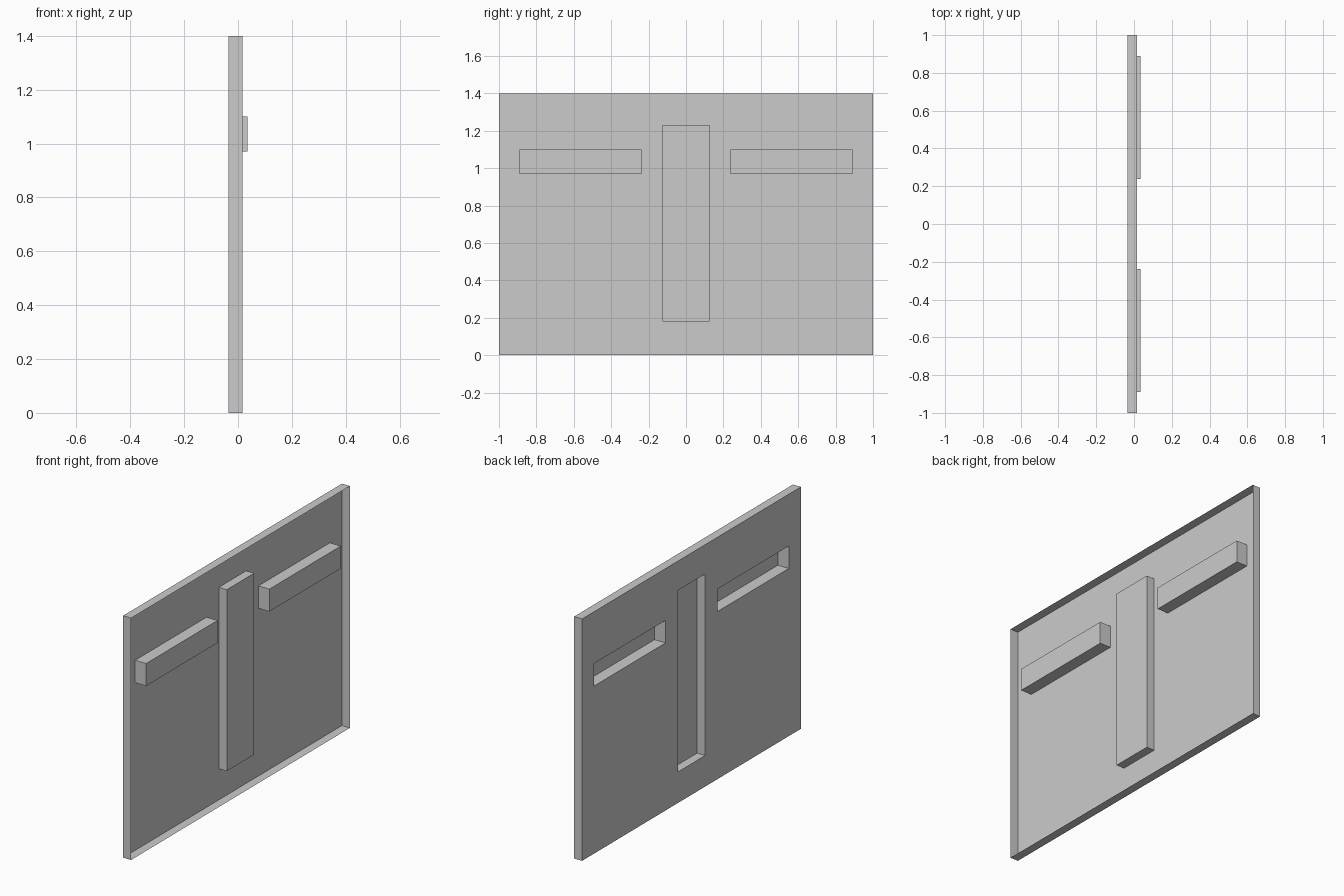
import bpy
import bmesh

cube = bpy.data.objects.get("Cube")
if cube:
    bpy.data.objects.remove(cube, do_unlink=True)

# One plain grey for the whole pressed sheet
grey = bpy.data.materials.new("plain grey")
grey.use_nodes = True
colour = (0.6, 0.6, 0.6, 1)
grey.diffuse_color = colour
grey.node_tree.nodes["Principled BSDF"].inputs["Base Color"].default_value = colour

BACK, RIM, RAISED = -0.035, 0.016, 0.035
HALF, HEIGHT = 1.0, 1.4

# Embossed rectangles: (y range, z range)
centre = ((-0.125, 0.125), (0.18, 1.23))
right_bar = ((-0.89, -0.237), (0.97, 1.10))
left_bar = ((0.237, 0.89), (0.97, 1.10))
embossed = [centre, right_bar, left_bar]


def add_object(name, bm):
    mesh = bpy.data.meshes.new(name)
    bm.to_mesh(mesh)
    bm.free()
    mesh.materials.append(grey)
    obj = bpy.data.objects.new(name, mesh)
    bpy.context.collection.objects.link(obj)
    return obj


def corners(bm, x, rect):
    (y0, y1), (z0, z1) = rect
    return [bm.verts.new((x, y, z)) for y, z in
            ((y0, z0), (y1, z0), (y1, z1), (y0, z1))]


def add_walls(name, rect, depth, capped):
    """Thin walls rising from the sheet, with an optional front face."""
    bm = bmesh.new()
    low, high = corners(bm, BACK, rect), corners(bm, depth, rect)
    for i in range(4):
        j = (i + 1) % 4
        bm.faces.new((low[i], low[j], high[j], high[i]))
    if capped:
        bm.faces.new(high)
    return add_object(name, bm)


def inside(rect, y, z):
    (y0, y1), (z0, z1) = rect
    return y0 < y < y1 and z0 < z < z1


# Back sheet, open behind each embossed part
ys = sorted({-HALF, HALF} | {y for r in embossed for y in r[0]})
zs = sorted({0.0, HEIGHT} | {z for r in embossed for z in r[1]})
bm = bmesh.new()
for y0, y1 in zip(ys, ys[1:]):
    for z0, z1 in zip(zs, zs[1:]):
        if not any(inside(r, (y0 + y1) / 2, (z0 + z1) / 2) for r in embossed):
            bm.faces.new(corners(bm, BACK, ((y0, y1), (z0, z1))))
bmesh.ops.remove_doubles(bm, verts=bm.verts, dist=0.0001)
add_object("back_sheet", bm)

# Folded edge and hollow raised parts
add_walls("folded_rim", ((-HALF, HALF), (0, HEIGHT)), RIM, False)
add_walls("centre_panel", centre, RIM, True)
add_walls("right_bar", right_bar, RAISED, True)
add_walls("left_bar", left_bar, RAISED, True)
